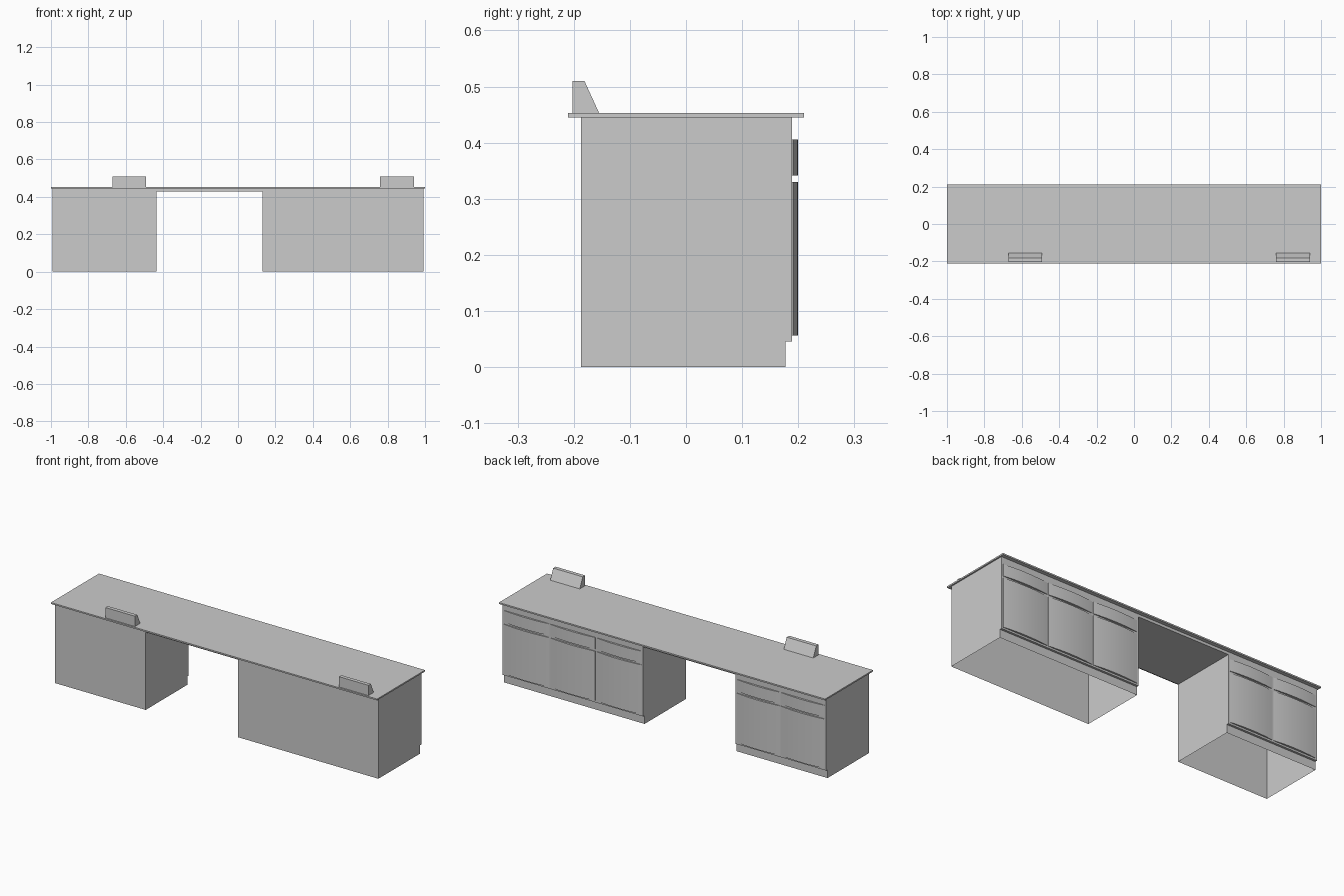
import bpy, bmesh, math

cube = bpy.data.objects.get("Cube")
if cube:
    bpy.data.objects.remove(cube, do_unlink=True)

grey = bpy.data.materials.new("light_grey")
grey.use_nodes = True
grey.diffuse_color = (0.6, 0.6, 0.6, 1)
grey.node_tree.nodes["Principled BSDF"].inputs["Base Color"].default_value = (0.6, 0.6, 0.6, 1)

BACK, FACE, KICK = -0.187, 0.189, 0.177
TOP_LOW, TOP_HIGH = 0.445, 0.453


def finish(name, bm):
    bmesh.ops.recalc_face_normals(bm, faces=bm.faces)
    mesh = bpy.data.meshes.new(name)
    bm.to_mesh(mesh)
    bm.free()
    mesh.materials.append(grey)
    obj = bpy.data.objects.new(name, mesh)
    bpy.context.collection.objects.link(obj)
    return obj


def extrude_profile(name, profile, x0, x1, open_bottom=False):
    """Sweep a (y, z) outline along x."""
    bm = bmesh.new()
    face = bm.faces.new([bm.verts.new((x0, y, z)) for y, z in profile])
    out = bmesh.ops.extrude_face_region(bm, geom=[face], use_keep_orig=True)
    moved = [g for g in out["geom"] if isinstance(g, bmesh.types.BMVert)]
    bmesh.ops.translate(bm, vec=(x1 - x0, 0, 0), verts=moved)
    bmesh.ops.recalc_face_normals(bm, faces=bm.faces)
    if open_bottom:
        floor = [f for f in bm.faces if all(v.co.z < 0.001 for v in f.verts)]
        bmesh.ops.delete(bm, geom=floor, context="FACES")
    return finish(name, bm)


def slab(name, x0, x1, y0, y1, z0, z1):
    return extrude_profile(name, [(y0, z0), (y1, z0), (y1, z1), (y0, z1)], x0, x1)


def bowed_panel(name, x0, x1, z0, z1, steps=24):
    """Front panel that bulges outward across its width."""
    bm = bmesh.new()
    outline = [(x0, FACE), (x1, FACE)]
    for i in range(steps + 1):
        t = 1 - 2 * i / steps
        outline.append(((x0 + x1) / 2 + t * (x1 - x0) / 2, 0.191 + 0.009 * (1 - t * t)))
    face = bm.faces.new([bm.verts.new((x, y, z0)) for x, y in outline])
    out = bmesh.ops.extrude_face_region(bm, geom=[face], use_keep_orig=True)
    moved = [g for g in out["geom"] if isinstance(g, bmesh.types.BMVert)]
    bmesh.ops.translate(bm, vec=(0, 0, z1 - z0), verts=moved)
    obj = finish(name, bm)
    bpy.ops.object.select_all(action="DESELECT")
    obj.select_set(True)
    bpy.context.view_layer.objects.active = obj
    bpy.ops.object.shade_smooth_by_angle(angle=math.radians(30))


# Cabinets with a recessed kick, each with a row of doors and drawers
carcass = [(BACK, 0), (KICK, 0), (KICK, 0.046), (FACE, 0.046), (FACE, TOP_LOW), (BACK, TOP_LOW)]
for side, x0, x1, count in (("right", -0.992, -0.435, 2), ("left", 0.13, 0.992, 3)):
    extrude_profile(side + "_cabinet", carcass, x0, x1, open_bottom=True)
    pitch = (x1 - x0 - 0.012) / count
    for i in range(count):
        a = x0 + 0.006 + i * pitch + 0.004
        b = a + pitch - 0.008
        bowed_panel(f"{side}_door_{i + 1}", a, b, 0.056, 0.33)
        bowed_panel(f"{side}_drawer_front_{i + 1}", a, b, 0.341, 0.406)

# Rail across the knee space, and the worktop
slab("knee_space_rail", -0.435, 0.13, BACK, FACE, 0.43, TOP_LOW)
slab("worktop", -1, 1, -0.21, 0.21, TOP_LOW, TOP_HIGH)

# Sloped outlet boxes along the front edge
wedge = [(-0.202, TOP_HIGH), (-0.155, TOP_HIGH), (-0.181, 0.51), (-0.202, 0.51)]
for side, x0 in (("right", -0.672), ("left", 0.76)):
    extrude_profile(side + "_outlet_box", wedge, x0, x0 + 0.181)
